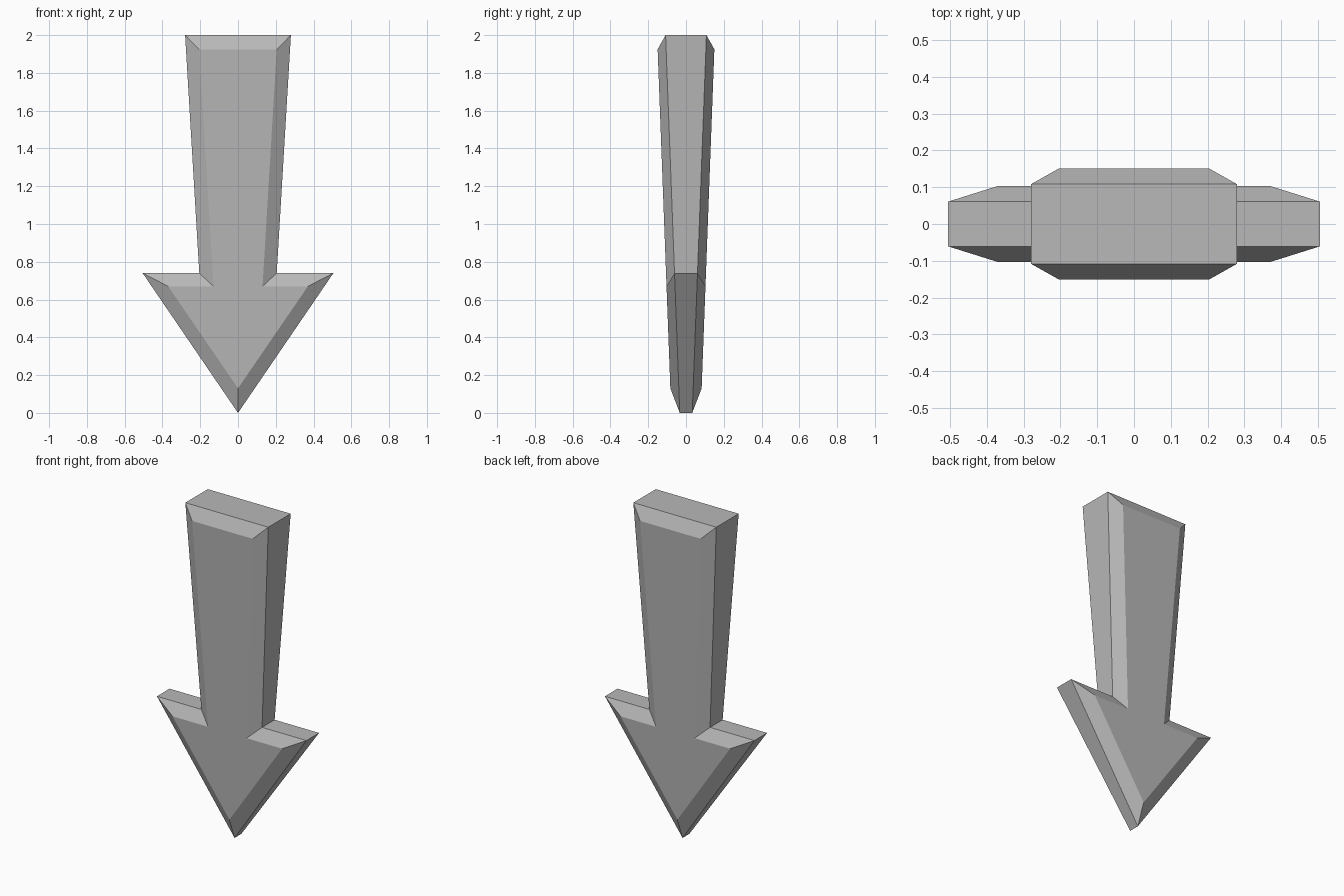
import bpy
import bmesh

cube = bpy.data.objects.get("Cube")
if cube:
    bpy.data.objects.remove(cube, do_unlink=True)

# Half outlines (x, z) from the tip up to the shaft top: rim and bevelled face
RIM = [(0, 0), (0.505, 0.74), (0.205, 0.74), (0.28, 2.0)]
FACE = [(0, 0.13), (0.37, 0.67), (0.13, 0.67), (0.205, 1.925)]
TAPER = 0.0375  # half thickness gained per unit of height


def mirrored(half):
    """Close a half outline across x = 0, keeping a single tip point."""
    return half + [(-x, z) for x, z in reversed(half[1:])]


def ring(bm, half, base, side):
    """Outline whose depth grows evenly with height."""
    return [bm.verts.new((x, side * (base + TAPER * z), z))
            for x, z in mirrored(half)]


def bridge(bm, a, b):
    for i in range(len(a)):
        j = (i + 1) % len(a)
        bm.faces.new((a[i], a[j], b[j], b[i]))


# Arrow: front face, front bevel, side wall, back bevel, back face
bm = bmesh.new()
rings = [ring(bm, FACE, 0.078, -1), ring(bm, RIM, 0.033, -1),
         ring(bm, RIM, 0.033, 1), ring(bm, FACE, 0.078, 1)]
for a, b in zip(rings, rings[1:]):
    bridge(bm, a, b)
bm.faces.new(rings[0])
bm.faces.new(rings[-1])
bmesh.ops.recalc_face_normals(bm, faces=bm.faces)

mesh = bpy.data.meshes.new("down_arrow")
bm.to_mesh(mesh)
bm.free()
arrow = bpy.data.objects.new("down_arrow", mesh)
bpy.context.collection.objects.link(arrow)

# Plain grey
grey = bpy.data.materials.new("plain_grey")
grey.use_nodes = True
colour = (0.48, 0.48, 0.48, 1)
grey.diffuse_color = colour
grey.node_tree.nodes["Principled BSDF"].inputs["Base Color"].default_value = colour
mesh.materials.append(grey)
